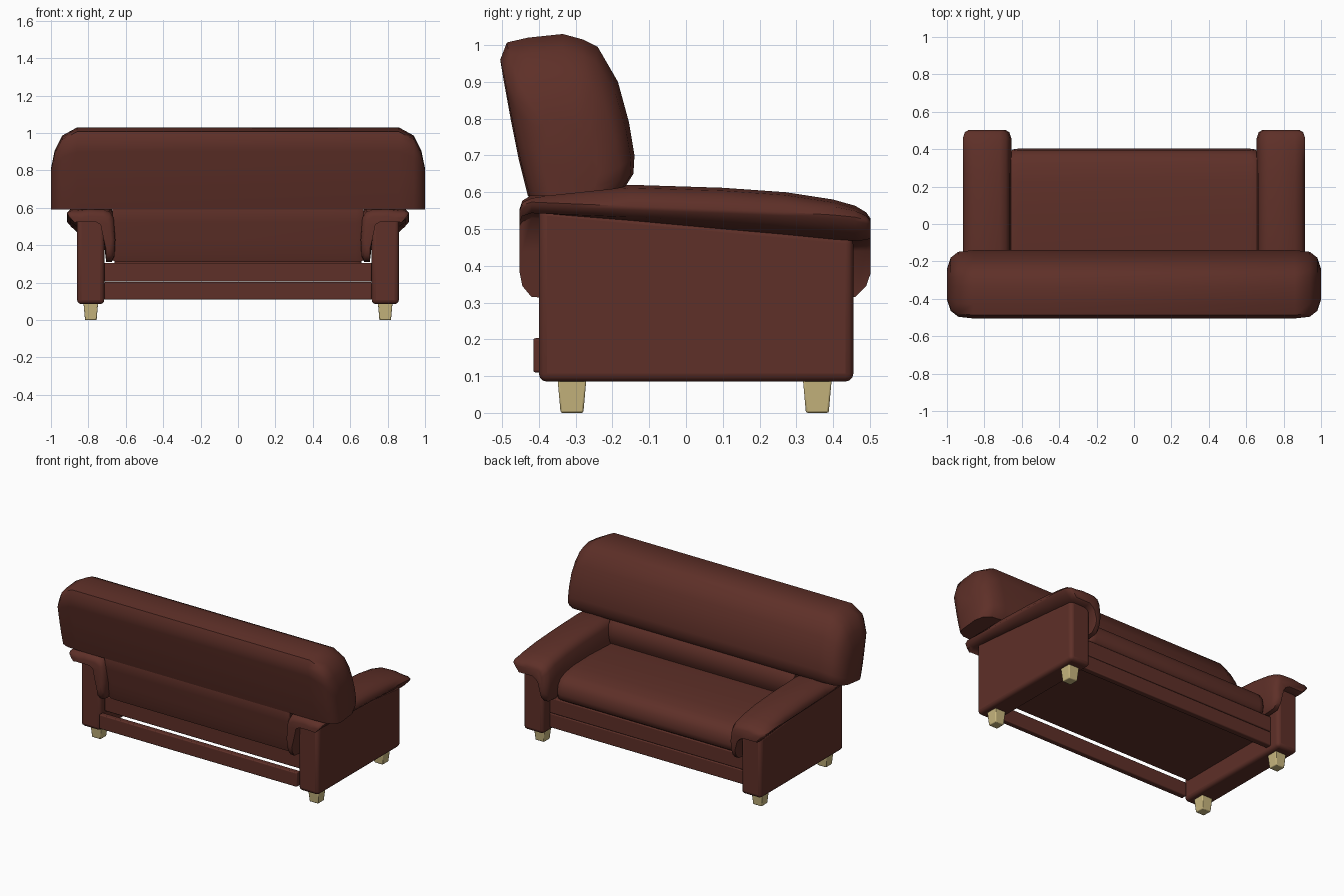
import bpy, bmesh, math

if "Cube" in bpy.data.objects:
    bpy.data.objects.remove(bpy.data.objects["Cube"])


def make_mat(name, col):
    m = bpy.data.materials.new(name)
    m.diffuse_color = (*col, 1)
    m.use_nodes = True
    m.node_tree.nodes["Principled BSDF"].inputs["Base Color"].default_value = m.diffuse_color
    return m


LEATHER = make_mat("brown leather", (0.112, 0.029, 0.021))
WOOD = make_mat("pale wood", (0.58, 0.47, 0.21))


def finish(name, bm, mat, bevel=0, angle=40, segments=3):
    bmesh.ops.recalc_face_normals(bm, faces=bm.faces)
    me = bpy.data.meshes.new(name)
    bm.to_mesh(me)
    bm.free()
    me.materials.append(mat)
    ob = bpy.data.objects.new(name, me)
    bpy.context.collection.objects.link(ob)
    if bevel:
        mod = ob.modifiers.new("bevel", 'BEVEL')
        mod.width = bevel
        mod.segments = segments
        mod.limit_method = 'ANGLE'
        mod.angle_limit = math.radians(35)
    bpy.ops.object.select_all(action='DESELECT')
    ob.select_set(True)
    bpy.context.view_layer.objects.active = ob
    bpy.ops.object.shade_smooth_by_angle(angle=math.radians(angle))
    return ob


def loft(name, rings, mat, **kw):
    """Skin a list of equal-length rings and cap both ends."""
    bm = bmesh.new()
    vs = [[bm.verts.new(p) for p in r] for r in rings]
    n = len(vs[0])
    for a, b in zip(vs, vs[1:]):
        for i in range(n):
            j = (i + 1) % n
            bm.faces.new((a[i], a[j], b[j], b[i]))
    bm.faces.new(vs[0])
    bm.faces.new(vs[-1])
    return finish(name, bm, mat, **kw)


def box(name, x0, x1, y0, y1, z0, z1, bevel=0.006):
    rings = [[(x0, y0, z), (x1, y0, z), (x1, y1, z), (x0, y1, z)] for z in (z0, z1)]
    return loft(name, rings, LEATHER, bevel=bevel)


# backrest roll: side profile (y, z), tapering at both ends
roll = [(-.43, .59), (-.455, .69), (-.475, .79), (-.495, .9), (-.505, .96), (-.487, 1.007),
        (-.43, 1.02), (-.335, 1.03), (-.28, 1.015), (-.24, .995), (-.185, .9), (-.155, .79),
        (-.14, .7), (-.143, .65), (-.165, .615)]
half = [(1.0, .45, .50), (.98, .78, .72), (.94, .95, .90), (.86, 1, 1)]   # x, y scale, z scale
stations = [(-x, a, b) for x, a, b in half] + half[::-1]
loft("backrest_roll",
     [[(x, -.32 + (y + .32) * a, .59 + (z - .59) * b) for y, z in roll] for x, a, b in stations],
     LEATHER, angle=50)


# cushions between the arms, extruded along x with rounded ends
def cushion(name, prof, cy, cz, w=.66):
    st = [(-w, .95), (-w + .012, .985), (-w + .04, 1), (w - .04, 1), (w - .012, .985), (w, .95)]
    loft(name, [[(x, cy + (y - cy) * s, cz + (z - cz) * s) for y, z in prof] for x, s in st],
         LEATHER, angle=50)


cushion("lower_backrest", [(-.38, .31), (-.395, .36), (-.405, .43), (-.42, .52), (-.43, .60),
                           (-.40, .66), (-.20, .66), (-.165, .615), (-.145, .58), (-.14, .53),
                           (-.15, .48), (-.18, .43), (-.20, .31)], -.29, .5, .67)
cushion("seat", [(.375, .30), (.395, .315), (.403, .35), (.395, .40), (.37, .435), (.32, .456),
                 (.23, .47), (.05, .474), (-.16, .465), (-.25, .46), (-.25, .30)], .1, .38)

# base: solid upper deck over an open lower frame
box("upper_deck", -.715, .715, -.36, .39, .205, .305)
box("back_rail", -.715, .715, -.415, -.378, .11, .203)
box("front_rail", -.715, .715, .35, .39, .11, .203)

# arm pad stations: y, top z, outer lip z, panel-top z, flap bottom z, shrink
pad = [(-.452, .555, .55, .53, .38, .022), (-.445, .577, .565, .54, .345, .007),
       (-.42, .592, .573, .55, .315, 0), (-.30, .61, .568, .54, .31, 0),
       (-.15, .62, .562, .528, .31, 0), (.10, .612, .553, .505, .31, 0),
       (.27, .60, .546, .49, .31, 0), (.40, .58, .538, .477, .31, 0),
       (.46, .563, .532, .473, .315, 0), (.49, .545, .525, .475, .345, .01),
       (.502, .528, .515, .48, .38, .03)]

for s, side in ((-1, "left"), (1, "right")):
    # side panel with sloping top
    prof = [(-.40, .085), (.455, .085), (.455, .48), (-.40, .56)]
    loft(side + "_arm_panel", [[(s * x, y, z) for y, z in prof] for x in (.715, .86)],
         LEATHER, bevel=.022)
    # draped arm pad: outer lip, flat top and inner hanging flap
    rings = []
    for y, zt, ze, zp, zb, k in pad:
        sec = [(.675 + k * .5, zb), (.705, zb), (.72, .44), (.735, zp - .02), (.76, zp - .005),
               (.86, zp - .005), (.895 - k, ze - .03), (.912 - k, ze - .01), (.915 - k, ze),
               (.895 - k, zt * .55 + ze * .45), (.86 - k, zt - .008), (.80, zt), (.72, zt - .003),
               (.685 + k * .5, zt - .015), (.665 + k, zt - .045), (.656 + k, .43), (.66 + k, zb + .03)]
        rings.append([(s * x, y, z) for x, z in sec])
    loft(side + "_arm_pad", rings, LEATHER, angle=50)
    # tapered wooden legs
    for cy, end in ((-.31, "back"), (.357, "front")):
        rings = [[(s * .787 + i * r, cy + j * r, z) for i, j in ((-1, -1), (1, -1), (1, 1), (-1, 1))]
                 for z, r in ((0, .031), (.09, .039))]
        loft(side + "_" + end + "_leg", rings, WOOD, bevel=.005, segments=2)
